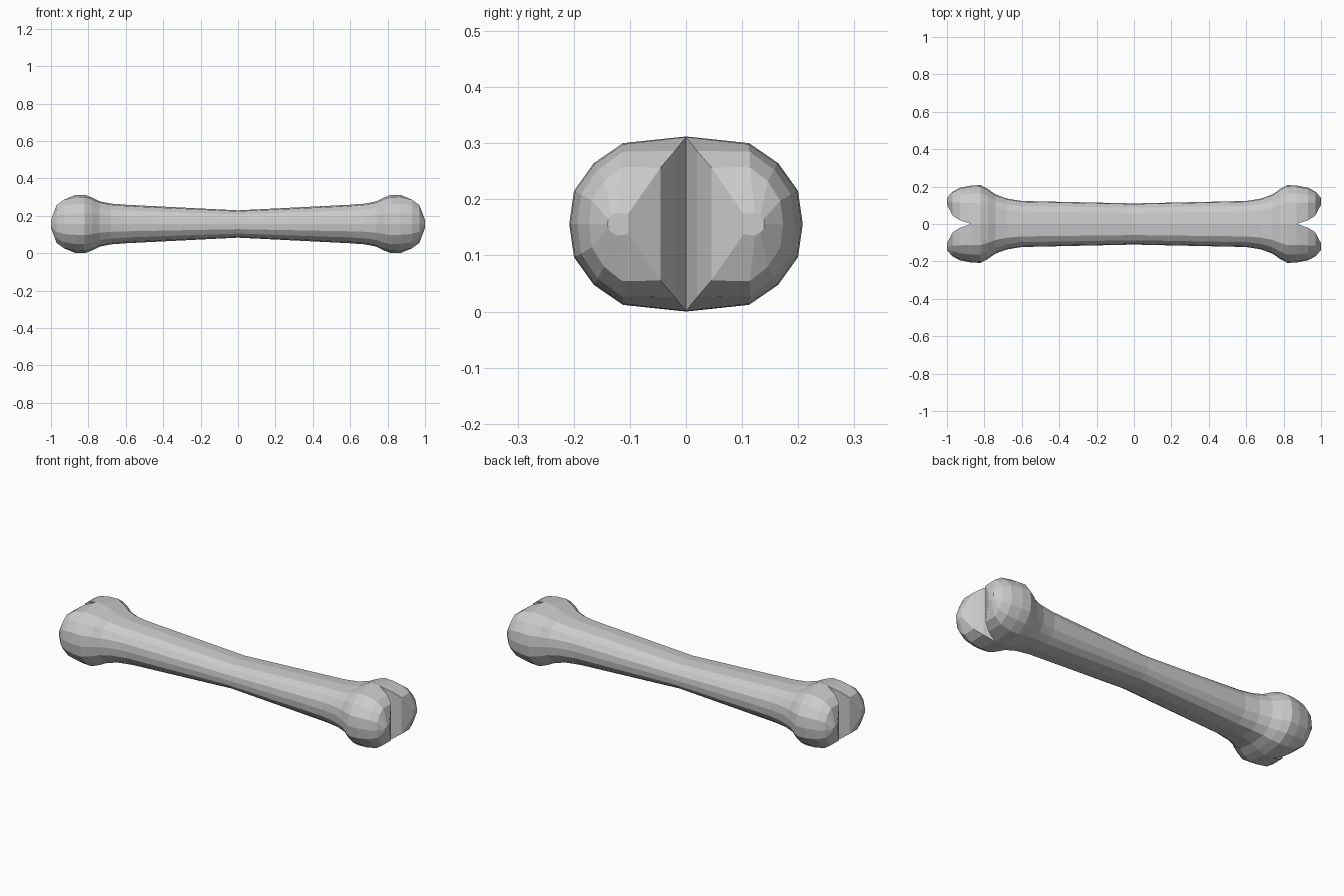
import bpy, bmesh

if "Cube" in bpy.data.objects:
    bpy.data.objects.remove(bpy.data.objects["Cube"])

# Half cross-section of one lobe (0 = inner edge, 1 = outer edge)
half = [(0, 1), (.54, .93), (.79, .70), (.96, .38), (1, 0)]
section = half + [(u, -v) for u, v in reversed(half[:-1])]
ZC = 0.156

# Stations along the bone: x, inner y, outer y, half height, inner edge half height
stations = [
    (0.00, 0, .110, .073, .073),
    (0.60, 0, .123, .103, .103),
    (0.68, 0, .136, .110, .109),
    (0.74, 0, .158, .123, .121),
    (0.78, 0, .186, .142, .142),
    (0.82, 0, .208, .155, .156),
    (0.87, 0, .206, .153, .155),
    (0.93, .02, .194, .139, .130),
    (0.97, .045, .173, .109, .101),
    (1.00, .103, .140, .022, .018),
]

# Loft one quarter of the bone
bm = bmesh.new()
rings = []
for x, y0, y1, h, h0 in stations:
    ring = []
    for u, v in section:
        z = v * (h0 if u == 0 else h)
        ring.append(bm.verts.new((x, y0 + (y1 - y0) * u, ZC + z)))
    rings.append(ring)

for k in range(len(rings) - 1):
    a, b = rings[k], rings[k + 1]
    for i in range(len(section) - 1):
        bm.faces.new((a[i], a[i + 1], b[i + 1], b[i]))
    # Notch wall between the two lobes
    if stations[k][0] >= 0.87:
        bm.faces.new((a[-1], a[0], b[0], b[-1]))
bm.faces.new(rings[-1])
bmesh.ops.recalc_face_normals(bm, faces=bm.faces)
if max(bm.faces, key=lambda f: f.calc_center_median().x).normal.x < 0:
    bmesh.ops.reverse_faces(bm, faces=bm.faces)

mesh = bpy.data.meshes.new("bone")
bm.to_mesh(mesh)
bm.free()
bone = bpy.data.objects.new("bone", mesh)
bpy.context.collection.objects.link(bone)

# Mirror to both ends and both sides
mirror = bone.modifiers.new("Mirror", 'MIRROR')
mirror.use_axis = (True, True, False)
mirror.use_clip = True
mirror.merge_threshold = 0.001
